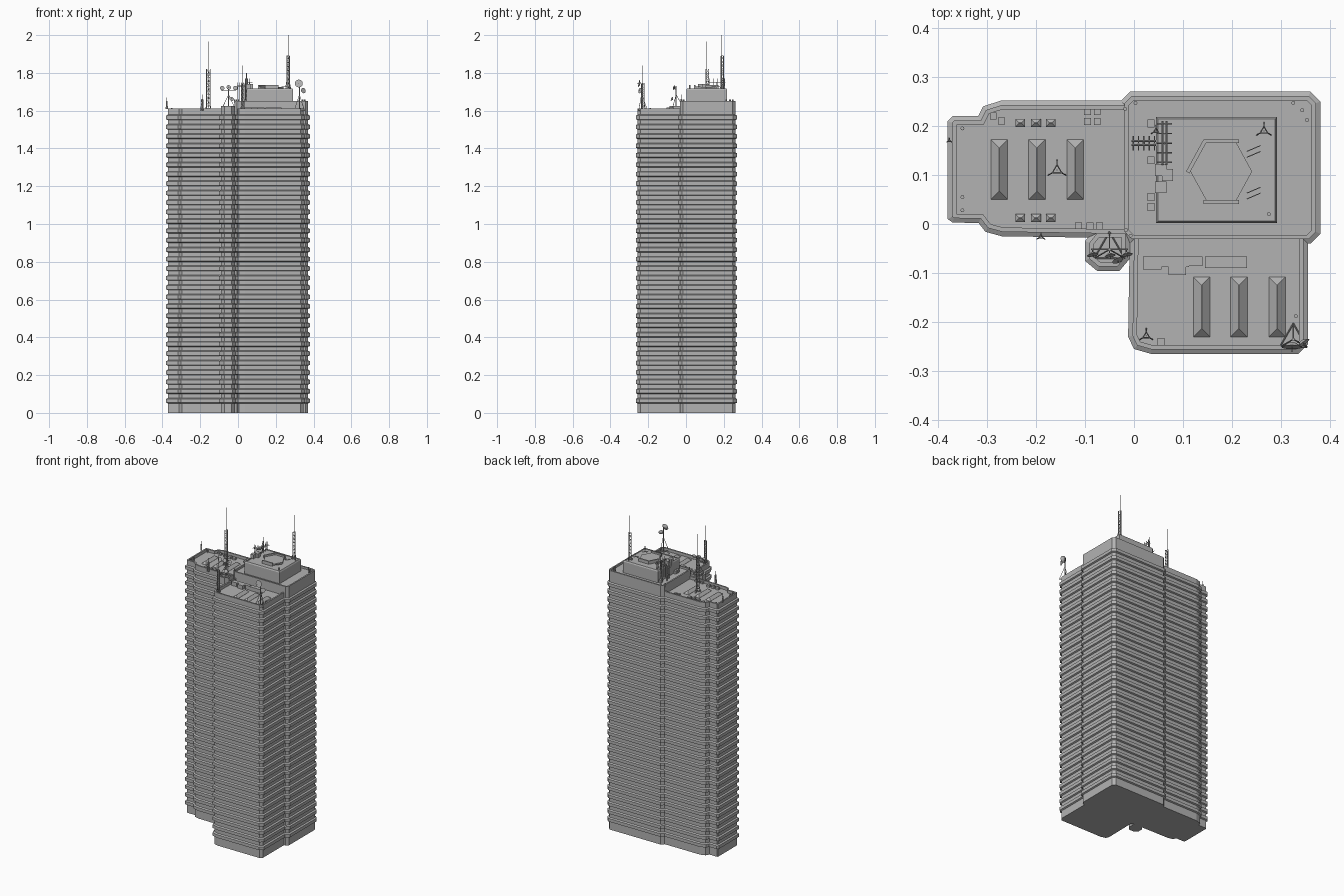
import bpy, bmesh, math
from mathutils import Vector, Matrix

cube = bpy.data.objects.get("Cube")
if cube:
    bpy.data.objects.remove(cube)

grey = bpy.data.materials.new("concrete grey")
grey.use_nodes = True
grey.diffuse_color = (0.45, 0.45, 0.45, 1)
grey.node_tree.nodes["Principled BSDF"].inputs["Base Color"].default_value = (0.45, 0.45, 0.45, 1)

FLOORS, PITCH, LIP = 32, 0.05, 0.009


def finish(name, bm):
    bmesh.ops.recalc_face_normals(bm, faces=bm.faces)
    mesh = bpy.data.meshes.new(name)
    bm.to_mesh(mesh)
    bm.free()
    mesh.materials.append(grey)
    obj = bpy.data.objects.new(name, mesh)
    bpy.context.collection.objects.link(obj)
    return obj


def inset(outline, d):
    """Move every side of a counter-clockwise outline inward by d."""
    pts = [Vector(p) for p in outline]
    result = []
    for i, p in enumerate(pts):
        a = (p - pts[i - 1]).normalized()
        b = (pts[(i + 1) % len(pts)] - p).normalized()
        na, nb = Vector((-a.y, a.x)), Vector((-b.y, b.x))
        result.append(p + (na + nb) * (d / (1 + na.dot(nb))))
    return result


def loft(bm, outline, profile):
    """Stack inset copies of an outline; profile holds (height, inset)."""
    rings = [[bm.verts.new((*p, z)) for p in inset(outline, d)] for z, d in profile]
    for low, high in zip(rings, rings[1:]):
        for i in range(len(low)):
            bm.faces.new((low[i - 1], low[i], high[i], high[i - 1]))
    bm.faces.new(rings[0][::-1])
    bm.faces.new(rings[-1])


def solid(name, outline, profile):
    bm = bmesh.new()
    loft(bm, outline, profile)
    return finish(name, bm)


def rect(x0, y0, x1, y1, c=0):
    if not c:
        return [(x0, y0), (x1, y0), (x1, y1), (x0, y1)]
    return [(x0 + c, y0), (x1 - c, y0), (x1, y0 + c), (x1, y1 - c),
            (x1 - c, y1), (x0 + c, y1), (x0, y1 - c), (x0, y0 + c)]


def tower(name, outline, top, recess):
    # Balcony bands step out from the recessed wall on every floor
    profile = [(0, LIP)]
    for k in range(1, FLOORS):
        z = k * PITCH
        profile += [(z, LIP), (z + 0.004, 0), (z + 0.024, 0), (z + 0.029, LIP)]
    profile += [(top - 0.012, LIP), (top, LIP), (top, 0.018), (top - recess, 0.018)]
    return solid(name, outline, profile)


def rod(bm, a, b, r=0.0015, sides=5, r2=None):
    a, b = Vector(a), Vector(b)
    rot = (b - a).to_track_quat('Z', 'Y').to_matrix().to_4x4()
    bmesh.ops.create_cone(bm, cap_ends=True, segments=sides, radius1=r,
                          radius2=r if r2 is None else r2, depth=(b - a).length,
                          matrix=Matrix.Translation((a + b) / 2) @ rot)


def dish(bm, centre, direction, r):
    c, d = Vector(centre), Vector(direction).normalized()
    rod(bm, c, c + d * r * 0.45, r * 0.3, 14, r)
    rod(bm, c, c + d * r * 0.9, 0.001)


def lattice(name, x, y, z0, z1, tip, r):
    """Three-legged braced mast with a needle on top."""
    bm = bmesh.new()
    steps = max(3, round((z1 - z0) / 0.022))
    corner = [(x + r * math.cos(a), y + r * math.sin(a))
              for a in (math.radians(90 + 120 * k) for k in range(3))]
    for k in range(3):
        p, q = corner[k], corner[k - 1]
        rod(bm, (*p, z0), (*p, z1), 0.0018)
        for s in range(steps):
            a = z0 + (z1 - z0) * s / steps
            b = z0 + (z1 - z0) * (s + 1) / steps
            rod(bm, (*p, a), (*q, b), 0.001, 3)
            rod(bm, (*p, b), (*q, b), 0.0014, 3)
        # Splayed feet
        foot = Vector((x, y)) + (Vector(p) - Vector((x, y))) * 1.9
        rod(bm, (*foot, z0), (*p, z0 + 0.04), 0.0012, 4)
    rod(bm, (x, y, z0), (x, y, tip), 0.0015)
    return finish(name, bm)


# Main volumes
tower("west_wing", [(-.38, .01), (-.37, .003), (-.317, .002), (-.303, -.016), (-.27, -.025),
                    (.05, -.03), (.05, .252), (-.27, .252), (-.308, .24), (-.318, .22),
                    (-.37, .22), (-.38, .21)], 1.612, 0.018)
tower("south_wing", [(.035, -.265), (.335, -.265), (.355, -.245), (.355, .02),
                     (-.008, .02), (-.012, -.23), (.0, -.255)], 1.612, 0.018)
tower("corner_bay", [(-.1, -.075), (-.075, -.096), (-.03, -.096), (-.008, -.07),
                     (-.008, -.01), (-.08, -.01), (-.1, -.035)], 1.625, 0.01)
tower("core_tower", rect(-.028, -.04, .38, .27, .02), 1.652, 0.012)

# Penthouse and its hexagonal pad
solid("penthouse", rect(.045, .002, .292, .218),
      [(1.63, 0), (1.71, 0), (1.718, .004), (1.718, .01), (1.715, .01)])
hexagon = [(.178 + .072 * math.cos(k * math.pi / 3), .107 + .076 * math.sin(k * math.pi / 3))
           for k in range(6)]
solid("landing_pad", hexagon, [(1.71, .008), (1.724, .008)])
bm = bmesh.new()
for k in range(1, 5):
    a, b = Vector(hexagon[k]), Vector(hexagon[(k + 1) % 6])
    if k == 1 or k == 2 or k == 4:
        n = Vector((a.y - b.y, b.x - a.x)).normalized() * .008
        loft(bm, [a, b, b + n, a + n], [(1.715, 0), (1.735, 0)])
for y in (.065, .15):
    for dy in (-.006, .006):
        rod(bm, (.23, y + dy - .008, 1.727), (.258, y + dy + .004, 1.727), .001)
finish("pad_edges", bm)

# Hipped skylights on both wing roofs
for name, xs, y0, y1 in (("west_skylight", (-.275, -.198, -.12), .05, .172),
                         ("south_skylight", (.138, .214, .292), -.23, -.108)):
    for x in xs:
        solid(name, rect(x - .017, y0, x + .017, y1), [(1.59, 0), (1.595, 0), (1.611, .0165)])

# Rooftop cabinets and ventilators
bm = bmesh.new()
for x in (-.232, -.2, -.17):
    for y in (.012, .206):
        loft(bm, rect(x - .01, y - .008, x + .01, y + .008), [(1.59, 0), (1.606, 0), (1.612, .007)])
for x, y in ((-.095, .209), (-.075, .209), (-.095, .229), (-.075, .229), (-.287, .22), (-.27, .21),
             (-.113, -.004), (-.09, -.004), (-.07, -.004), (.055, -.24)):
    loft(bm, rect(x - .007, y - .007, x + .007, y + .007), [(1.59, 0), (1.605, 0)])
for x0, y0, x1 in ((.018, -.093, .056), (.07, -.104, .106), (.056, -.088, .112),
                   (.112, -.086, .14), (.145, -.09, .23)):
    loft(bm, rect(x0, y0, x1, -.066), [(1.59, 0), (1.618, 0)])
for y in (.035, .055, .13, .205):
    loft(bm, rect(.028, y - .008, .042, y + .008), [(1.635, 0), (1.66, 0)])
for x, y in ((.056, .075), (.056, .11), (.07, .1)):
    loft(bm, rect(x - .013, y - .012, x + .01, y + .012), [(1.7, 0), (1.74, 0)])
finish("roof_cabinets", bm)

bm = bmesh.new()
for x, y, z in ((-.018, .235, 1.64), (.003, .247, 1.64), (.325, .247, 1.64), (.343, .232, 1.64),
                (.353, .212, 1.64), (-.016, -.012, 1.64), (-.007, -.024, 1.64), (-.35, .195, 1.594),
                (-.35, .055, 1.594), (-.35, .028, 1.594), (.33, -.188, 1.594), (.275, .02, 1.715)):
    rod(bm, (x, y, z), (x, y, z + .02), .004, 8)
finish("roof_vents", bm)

# Lattice masts
lattice("west_mast", -.157, .11, 1.594, 1.82, 1.965, .011)
lattice("tall_mast", .265, .19, 1.715, 1.89, 2.0, .009)
lattice("south_mast", .025, -.228, 1.594, 1.745, 1.84, .008)
lattice("core_mast", .045, .19, 1.64, 1.77, 1.8, .006)
lattice("side_mast", -.19, -.026, 1.6, 1.66, 1.685, .005)
lattice("end_mast", -.377, .17, 1.61, 1.64, 1.67, .003)


# Tripod masts that carry dishes
def tripod(name, x, y, z0, z1, r):
    bm = bmesh.new()
    rod(bm, (x, y, z0), (x, y, z1), .003, 8)
    feet = [(x + r * math.sin(k * math.tau / 3), y + r * math.cos(k * math.tau / 3), z0 + .005)
            for k in range(3)]
    for k in range(3):
        rod(bm, feet[k], feet[k - 1], .0015)
        rod(bm, feet[k], (x, y, z0 + (z1 - z0) * .6), .0015)
    return bm


bm = tripod("bay", -.05, -.052, 1.615, 1.73, .036)
rod(bm, (-.088, -.052, 1.705), (-.012, -.052, 1.705), .0016)
for x, y, z in ((-.085, -.058, 1.718), (-.05, -.06, 1.722), (-.015, -.058, 1.718)):
    rod(bm, (x, -.052, 1.705), (x, y, z), .0012)
    dish(bm, (x, y, z), (.2, -1, .3), .012)
dish(bm, (-.035, -.07, 1.66), (.4, -1, .5), .012)
finish("bay_dish_mast", bm)

bm = tripod("corner", .325, -.235, 1.595, 1.745, .032)
dish(bm, (.322, -.242, 1.742), (0, -1, .2), .021)
dish(bm, (.342, -.238, 1.705), (.6, -.8, .2), .015)
finish("corner_dish_mast", bm)

# Comb antennas beside the penthouse
bm = bmesh.new()
for x, y, z, along in ((.02, .165, 1.73, 'x'), (.062, .165, 1.75, 'y')):
    rod(bm, (x, y, 1.64), (x, y, z), .003, 6)
    ux, uy = (1, 0) if along == 'x' else (0, 1)
    half = .025 if along == 'x' else .045
    for side in (-.004, .004):
        rod(bm, (x - ux * half + uy * side, y - uy * half + ux * side, z),
            (x + ux * half + uy * side, y + uy * half + ux * side, z), .002)
    for k in range(-2, 3):
        cx, cy = x + ux * half * k / 2.3, y + uy * half * k / 2.3
        rod(bm, (cx - uy * .015, cy - ux * .015, z), (cx + uy * .015, cy + ux * .015, z), .0015)
        rod(bm, (cx, cy, z - .07), (cx, cy, z + .02), .0018)
finish("comb_antennas", bm)
